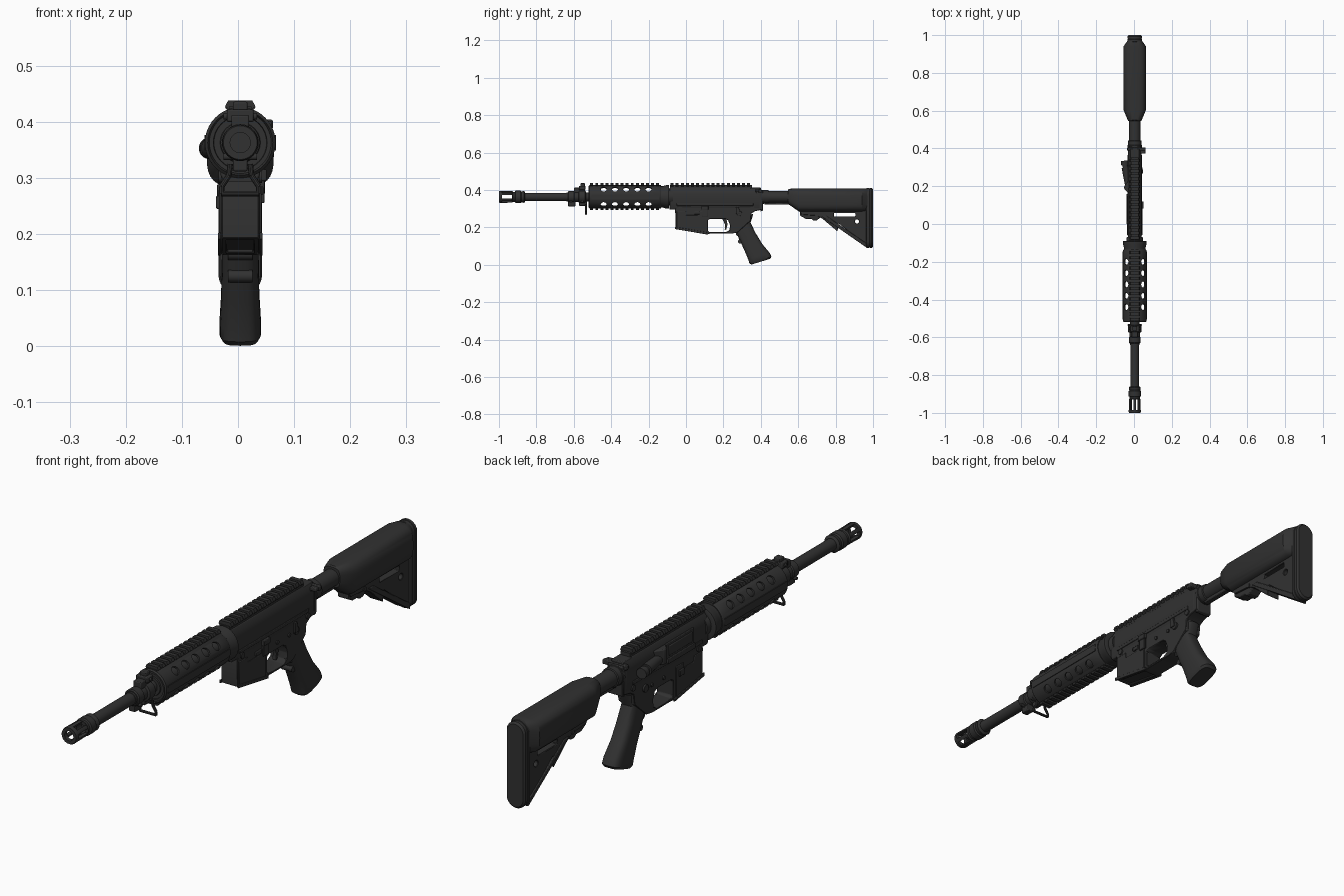
import bpy, bmesh, math
from mathutils import Vector

CX, AZ = 0.004, 0.363          # centre plane and bore height
mat = bpy.data.materials.new("matte_black")
mat.diffuse_color = (0.031, 0.031, 0.031, 1)
parts = []


def loft(name, solids, closed=False, bevel=0.0):
    """Each solid is a list of rings of 3D points joined in order."""
    bm = bmesh.new()
    for rings in solids:
        vr = [[bm.verts.new(p) for p in r] for r in rings]
        n = len(vr[0])
        pairs = list(zip(vr, vr[1:])) + ([(vr[-1], vr[0])] if closed else [])
        for a, b in pairs:
            for i in range(n):
                j = (i + 1) % n
                bm.faces.new((a[i], a[j], b[j], b[i]))
        if not closed:
            bm.faces.new(vr[0])
            bm.faces.new(vr[-1])
    bmesh.ops.recalc_face_normals(bm, faces=bm.faces)
    me = bpy.data.meshes.new(name)
    bm.to_mesh(me)
    bm.free()
    me.materials.append(mat)
    ob = bpy.data.objects.new(name, me)
    bpy.context.collection.objects.link(ob)
    if bevel:
        m = ob.modifiers.new("bevel", 'BEVEL')
        m.width, m.segments, m.limit_method = bevel, 2, 'ANGLE'
        m.angle_limit = math.radians(35)
    parts.append(ob)
    return ob


def side(pts, hw, x=CX):       # (y, z) outline extruded across x
    return [[(x + s * hw, y, z) for y, z in pts] for s in (-1, 1)]


def along(pts, y0, y1):        # (x, z) outline extruded along y
    return [[(CX + x, y, z) for x, z in pts] for y in (y0, y1)]


def block(x0, x1, y0, y1, z0, z1):
    return along([(x0, z0), (x1, z0), (x1, z1), (x0, z1)], y0, y1)


def rod(p, q, r, r2=None, n=20):
    p, q = Vector(p), Vector(q)
    u = (q - p).orthogonal().normalized()
    v = (q - p).normalized().cross(u)
    ang = [2 * math.pi * i / n for i in range(n)]
    return [[c + (u * math.cos(t) + v * math.sin(t)) * k for t in ang]
            for c, k in ((p, r), (q, r2 or r))]


def turned(profile, z=AZ, n=32):   # (y, radius) profile around the bore
    ang = [2 * math.pi * i / n for i in range(n)]
    return [[(CX + r * math.cos(t), y, z + r * math.sin(t)) for t in ang] for y, r in profile]


def oval(f, b, hw, e=0.6, n=28):   # squarish oval between two (y, z) points
    out = []
    for i in range(n):
        t = 2 * math.pi * i / n
        c, s = math.cos(t), math.sin(t)
        k = 0.5 + 0.5 * math.copysign(abs(c) ** e, c)
        out.append((CX + hw * math.copysign(abs(s) ** e, s),
                    f[0] + (b[0] - f[0]) * k, f[1] + (b[1] - f[1]) * k))
    return out


def cut(ob, solids):
    for s in solids:
        c = loft("cutter", [s])
        parts.remove(c)
        m = ob.modifiers.new("cut", 'BOOLEAN')
        m.operation, m.solver, m.object = 'DIFFERENCE', 'EXACT', c
        bpy.context.view_layer.objects.active = ob
        bpy.ops.object.modifier_apply(modifier=m.name)
        bpy.data.objects.remove(c)


def rail(name, y0, y1, base, top, hw=0.027):
    d = top - base
    solids = [block(-hw * .75, hw * .75, y0, y1, min(base, base + d * .55), max(base, base + d * .55))]
    prof = [(-hw * .7, base + d * .25), (-hw, base + d * .55), (-hw * .8, top),
            (hw * .8, top), (hw, base + d * .55), (hw * .7, base + d * .25)]
    n = round((y1 - y0) / 0.0275)
    p = (y1 - y0) / n
    solids += [along(prof, y0 + i * p + .1 * p, y0 + i * p + .68 * p) for i in range(n)]
    return loft(name, solids)


# Muzzle device with slots
muzzle = loft("muzzle_device", [turned([(-1, .018), (-1, .030), (-.995, .032), (-.93, .031), (-.925, .027),
              (-.915, .027), (-.912, .033), (-.885, .033), (-.88, .029), (-.865, .032), (-.86, .024),
              (-.86, .018)])], closed=True)
cut(muzzle, [[[(CX + x * math.cos(t) - h * math.sin(t), y, AZ + x * math.sin(t) + h * math.cos(t))
               for x, h in ((-.05, -.009), (.05, -.009), (.05, .009), (-.05, .009))] for y in (-.985, -.93)]
             for t in (0, math.pi / 3, 2 * math.pi / 3)])

# Barrel, with a plug closing the bore behind the slots
loft("barrel", [turned([(-.9, .022), (-.64, .022), (-.64, .024), (-.09, .024)])])

# Gas block, front sight base and lug
loft("gas_block", [turned([(-.632, .027), (-.628, .031), (-.60, .031), (-.596, .027), (-.575, .027),
     (-.572, .035), (-.54, .035), (-.535, .028)])])
loft("gas_block_lug", [block(-.013, .013, -.63, -.592, .312, .35), block(-.016, .016, -.60, -.54, .385, .412),
     block(-.024, .024, -.572, -.538, .40, .422), block(-.013, .013, -.565, -.54, .41, .436),
     block(-.012, .012, -.572, -.53, .315, .35)], bevel=.003)
loft("front_lug_pins", [rod((CX - .03, y, z), (CX + .03, y, z), .006)
     for y, z in ((-.615, .338), (-.555, .338), (-.555, .41))])
wire = [(-.018, .325), (-.020, .305), (-.033, .285), (-.033, .272), (.033, .272), (.033, .285), (.020, .305), (.018, .325)]
loft("sling_loop", [rod((CX + a[0], -.535, a[1]), (CX + b[0], -.535, b[1]), .005, n=10)
     for a, b in zip(wire, wire[1:])])

# Handguard: hollow tube with four rows of vent holes
guard = loft("handguard", [turned([(-.515, .055), (-.52, .058), (-.515, .063), (-.14, .063), (-.135, .06),
             (-.135, .055)], n=48)], closed=True)
holes = []
for i in range(5):
    y = -.44 + i * .06
    for a in (42, 138, 222, 318):
        c, s = math.cos(math.radians(a)), math.sin(math.radians(a))
        holes.append(rod((CX + .035 * c, y, AZ + .035 * s), (CX + .08 * c, y, AZ + .08 * s), .0165))
cut(guard, holes)
loft("handguard_front_ring", [turned([(-.515, .022), (-.515, .035), (-.51, .036), (-.51, .047), (-.515, .048),
     (-.515, .057), (-.50, .057), (-.50, .022)])], closed=True)
rail("handguard_top_rail", -.515, -.135, .415, .438)
rail("handguard_bottom_rail", -.515, -.135, .309, .294)
loft("handguard_side_strip", [block(s * .061 - .003, s * .061 + .003, -.505, -.145, AZ - .014, AZ + .014) for s in (-1, 1)])
loft("barrel_nut_ring", [turned([(-.137, .05), (-.135, .057), (-.125, .057), (-.105, .063), (-.092, .063),
     (-.09, .058), (-.09, .045), (-.07, .042)], n=40)])

# Upper receiver
half = [(.030, .295), (.035, .305), (.035, .375), (.031, .395), (.021, .412)]
loft("upper_receiver", [along(half + [(-x, z) for x, z in reversed(half)], -.088, .395)], bevel=.003)
rail("receiver_top_rail", -.085, .352, .41, .438)
loft("upper_receiver_side_ridge", [block(-.038, .038, -.05, .36, .315, .328)], bevel=.002)
loft("charging_handle", [block(-.024, .024, .345, .40, .388, .412), block(-.040, .058, .388, .404, .386, .404),
     block(.030, .056, .372, .390, .388, .402)], bevel=.003)

# Ejection port side: port frame, bolt, open cover, deflector, forward assist
loft("ejection_port", [block(-.038, -.03, .0, .165, .335, .392)], bevel=.002)
loft("ejection_port_bolt", [block(-.041, -.03, .012, .15, .345, .383)], bevel=.003)
loft("port_cover", [block(-.044, -.034, .0, .16, .318, .337)], bevel=.002)
loft("case_deflector", [[[(CX - .03, .16, z), (CX - .056, .185, z), (CX - .056, .20, z), (CX - .03, .235, z)]
     for z in (.335, .392)]], bevel=.004)
loft("forward_assist", [rod((-.024, .18, .353), (-.046, .30, .353), .019, .020),
     rod((-.045, .295, .353), (-.048, .315, .353), .014), rod((-.048, .312, .353), (-.0505, .335, .353), .0195)])

# Lower receiver with magazine well and trigger guard window
lower = loft("lower_receiver", [side([(-.05, .315), (-.058, .295), (-.055, .192), (.115, .163), (.125, .166), (.24, .166),
             (.275, .172), (.345, .235), (.35, .275), (.37, .287), (.41, .295), (.41, .39), (.375, .39), (.36, .315)], .034)])
cut(lower, [block(-.024, .024, -.04, .098, .1, .29),
            side([(.117, .182), (.125, .175), (.215, .175), (.232, .185), (.236, .21), (.225, .238), (.21, .246),
                  (.13, .246), (.117, .238)], .1)])
lower.modifiers.new("bevel", 'BEVEL').width = .002
loft("magazine_well_panel", [side([(-.05, .285), (-.05, .197), (.105, .171), (.105, .285), (.06, .285),
     (.06, .265), (.0, .265), (.0, .285)], .0375)], bevel=.002)
loft("magazine_well_rim", [side([(-.06, .203), (-.06, .191), (.118, .161), (.118, .173)], .003, CX + s * .037)
     for s in (-1, 1)], bevel=.002)
loft("trigger", [side([(.19, .25), (.215, .25), (.222, .215), (.215, .188), (.207, .186), (.21, .21), (.202, .23)], .007)])

# Controls and pins
loft("receiver_pins", [rod((CX - .039, y, z), (CX + .039, y, z), r) for y, z, r in
     ((-.03, .302, .011), (.355, .302, .011), (.175, .272, .007), (.245, .272, .007))])
loft("bolt_catch", [block(.034, .043, .085, .115, .255, .31), block(.034, .047, .082, .12, .295, .315)], bevel=.002)
loft("selector_lever", [rod((CX - .041, .285, .275), (CX + .041, .285, .275), .014),
     side([(.268, .272), (.268, .31), (.282, .31), (.29, .272)], .004, CX + .040)], bevel=.001)
loft("magazine_release", [block(-.043, -.033, .06, .09, .245, .268), block(.033, .041, .045, .075, .27, .285)], bevel=.002)

# Pistol grip
loft("pistol_grip", [[oval((.238, .235), (.36, .272), .030), oval((.262, .185), (.345, .225), .032),
     oval((.285, .135), (.372, .170), .033), oval((.312, .078), (.407, .112), .034), oval((.333, .028), (.447, .064), .037),
     oval((.339, .008), (.457, .043), .037), oval((.349, .001), (.450, .032), .032)]])
loft("grip_finger_ridge", [rod((CX - .022, y, z), (CX + .022, y, z), .011) for y, z in ((.278, .165), (.289, .125))])

# Buffer tube, end plate and nut
loft("buffer_tube", [turned([(.38, .034), (.43, .034), (.43, .031), (.65, .031)])])
loft("castle_nut", [turned([(.405, .038), (.416, .038), (.418, .036), (.44, .036), (.442, .033)], n=16)])
loft("end_plate", [side([(.398, .40), (.412, .40), (.412, .29), (.398, .285)], .031)], bevel=.003)
loft("buffer_tube_key", [block(-.011, .011, .42, .60, .322, .345)], bevel=.003)

# Stock: cheek body, lower web, lever and butt pad


def sec(y, hw, z0, z1):
    return oval((y, z0), (y, z1), hw, .62, 32)


loft("stock_body", [[sec(.545, .034, .328, .402), sec(.55, .037, .322, .406), sec(.605, .060, .284, .409),
     sec(.94, .060, .284, .409), sec(.965, .042, .286, .409), sec(.975, .036, .29, .405)]])
web = loft("stock_web", [side([(.58, .315), (.62, .268), (.70, .262), (.73, .246), (.81, .178), (.815, .222),
           (.97, .10), (.97, .32)], .027)])
cut(web, [side([(.79, .258), (.905, .258), (.905, .276), (.79, .276)], .1),
          rod((-.1, .914, .232), (.1, .914, .232), .011)])
web.modifiers.new("bevel", 'BEVEL').width = .002
loft("stock_strut", [side([(.72, .262), (.75, .262), (.965, .115), (.965, .092)], .031)], bevel=.003)
loft("stock_lever", [side([(.61, .285), (.61, .262), (.64, .246), (.67, .246), (.68, .236), (.70, .238), (.735, .266),
     (.735, .285)], .022)], bevel=.004)
loft("stock_lever_pin", [rod((CX - .03, .70, .268), (CX + .03, .70, .268), .008)])


def pad(y, hw, z0, z1):        # stadium outline
    out = []
    for i in range(32):
        t = 2 * math.pi * (i + .5) / 32
        c = z1 - hw if math.sin(t) > 0 else z0 + hw
        out.append((CX + hw * math.cos(t), y, c + hw * math.sin(t)))
    return out


loft("butt_pad", [[pad(.962, .036, .094, .408), pad(.966, .039, .09, .411), pad(.978, .039, .09, .411),
     pad(.979, .037, .092, .409), pad(.982, .037, .092, .409), pad(.983, .039, .09, .411),
     pad(.993, .039, .09, .411), pad(1.0, .033, .097, .404)]])

for ob in parts:
    bpy.ops.object.select_all(action='DESELECT')
    ob.select_set(True)
    bpy.context.view_layer.objects.active = ob
    bpy.ops.object.shade_smooth_by_angle(angle=math.radians(32))
